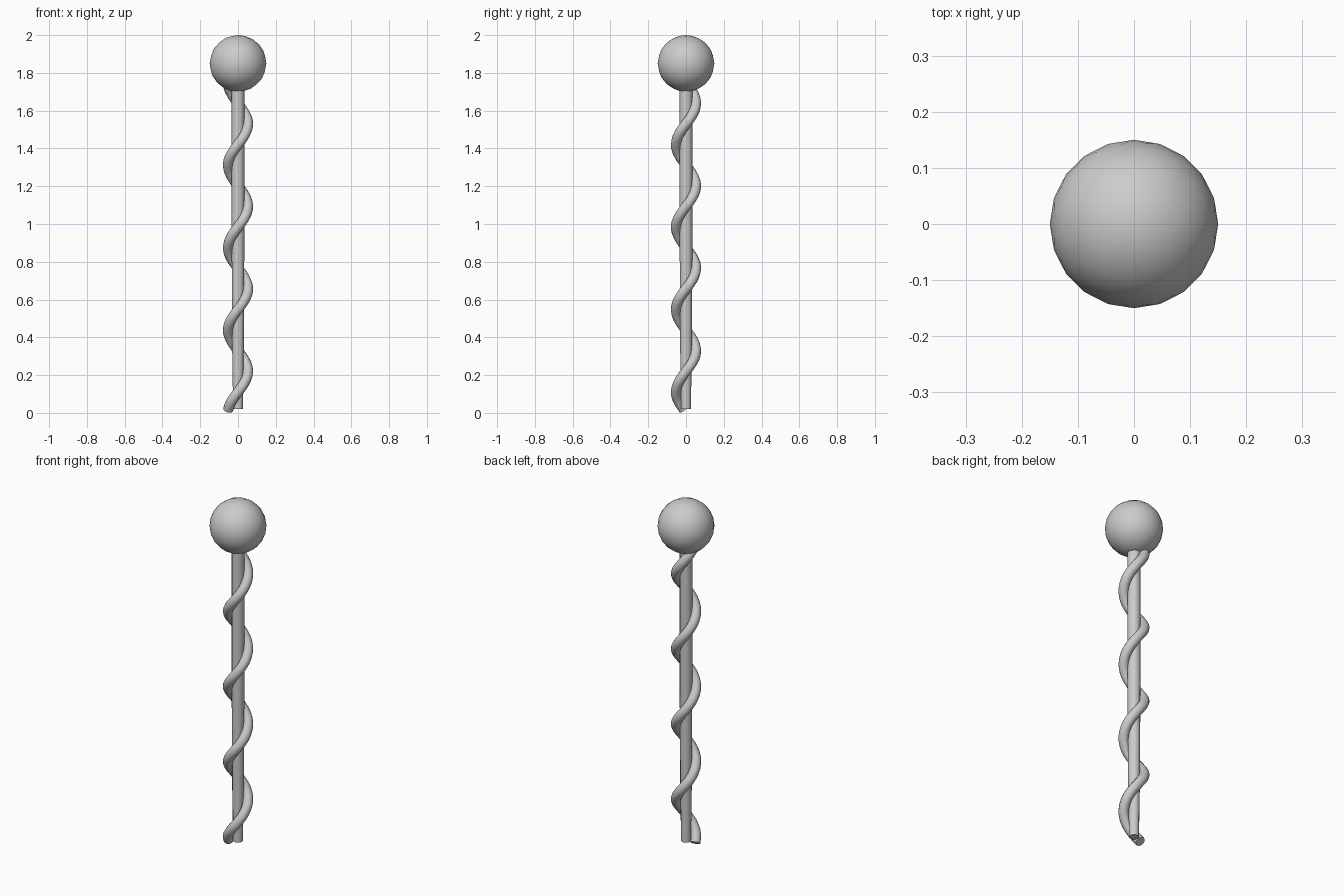
import bpy, bmesh, math

if "Cube" in bpy.data.objects:
    bpy.data.objects.remove(bpy.data.objects["Cube"])

def smooth(obj):
    bpy.ops.object.select_all(action='DESELECT')
    obj.select_set(True)
    bpy.context.view_layer.objects.active = obj
    bpy.ops.object.shade_smooth_by_angle(angle=math.radians(40))

# ball head
bpy.ops.mesh.primitive_ico_sphere_add(subdivisions=3, radius=0.15, location=(0, 0, 1.85))
head = bpy.context.object
head.name = "ball_head"
smooth(head)

# central rod, slightly tapered towards the foot
SIDES = 12
PROFILE = [(0.02, 0.026), (0.35, 0.031), (1.0, 0.034), (1.75, 0.034)]
bm = bmesh.new()
rings = [[bm.verts.new((r * math.cos(2 * math.pi * i / SIDES),
                        r * math.sin(2 * math.pi * i / SIDES), z))
          for i in range(SIDES)] for z, r in PROFILE]
for low, high in zip(rings, rings[1:]):
    for i in range(SIDES):
        j = (i + 1) % SIDES
        bm.faces.new((low[i], low[j], high[j], high[i]))
bm.faces.new(rings[0][::-1])
bm.faces.new(rings[-1])
mesh = bpy.data.meshes.new("rod")
bm.to_mesh(mesh)
bm.free()
rod = bpy.data.objects.new("rod", mesh)
bpy.context.collection.objects.link(rod)
smooth(rod)

# strand winding round the rod, right-handed
RADIUS, TUBE, PITCH, PHASE_Z = 0.053, 0.027, 0.4365, 0.22
Z0, Z1, STEPS = 0.017, 1.75, 96
curve = bpy.data.curves.new("spiral_strand", 'CURVE')
curve.dimensions = '3D'
curve.bevel_depth = TUBE
curve.bevel_resolution = 4
curve.use_fill_caps = True
spline = curve.splines.new('POLY')
spline.points.add(STEPS)
for k, p in enumerate(spline.points):
    z = Z0 + (Z1 - Z0) * k / STEPS
    a = 2 * math.pi * (z - PHASE_Z) / PITCH
    p.co = (RADIUS * math.cos(a), RADIUS * math.sin(a), z, 1)
strand = bpy.data.objects.new("spiral_strand", curve)
bpy.context.collection.objects.link(strand)
bpy.ops.object.select_all(action='DESELECT')
strand.select_set(True)
bpy.context.view_layer.objects.active = strand
bpy.ops.object.convert(target='MESH')
smooth(bpy.context.object)
